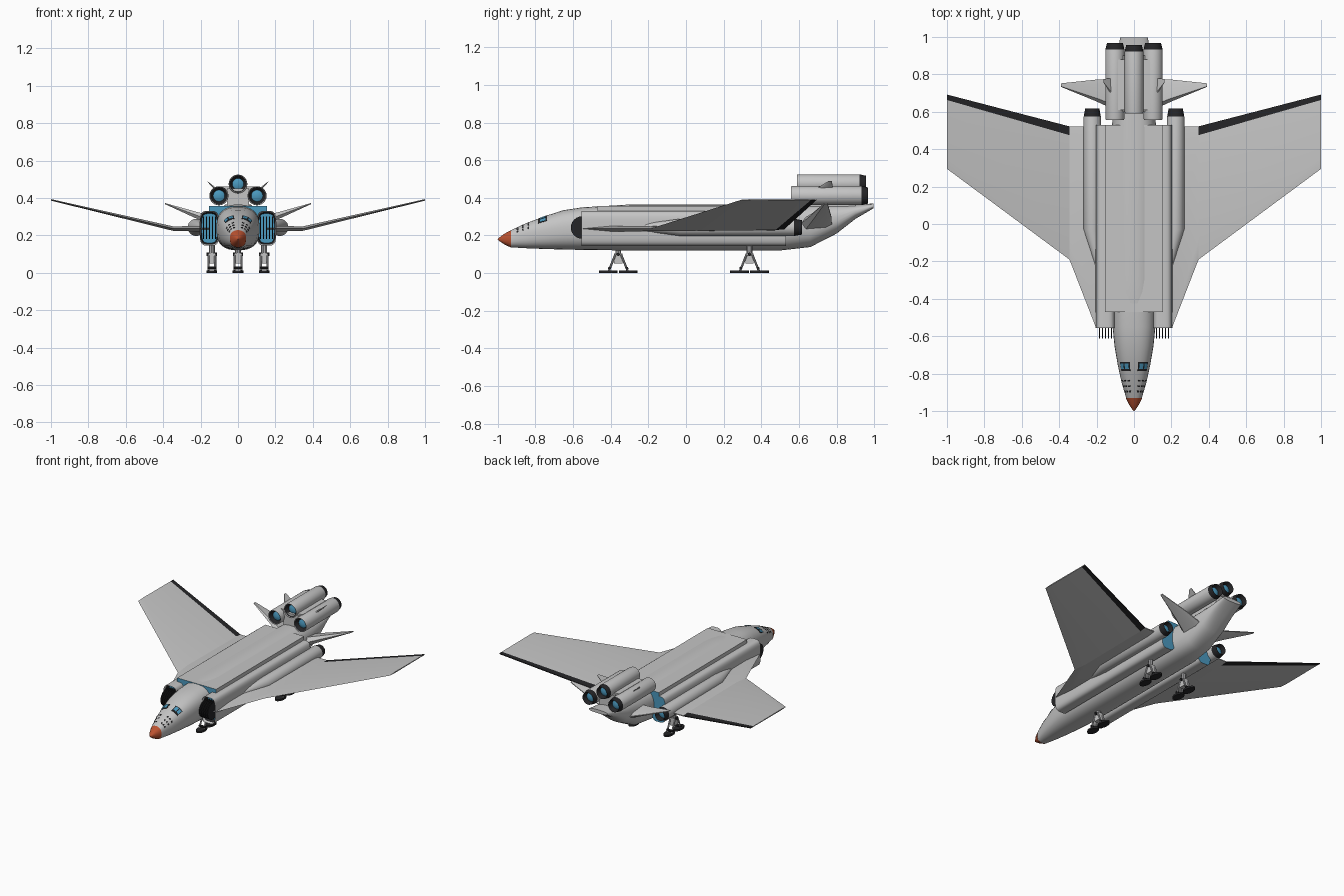
import bpy, bmesh, math
from mathutils import Vector

if "Cube" in bpy.data.objects:
    bpy.data.objects.remove(bpy.data.objects["Cube"])

def mat(name, c):
    m = bpy.data.materials.new(name)
    m.diffuse_color = (*c, 1)
    m.use_nodes = True
    m.node_tree.nodes["Principled BSDF"].inputs["Base Color"].default_value = m.diffuse_color
    return m

GREY, DARK, BLUE, RED, METAL = 0, 1, 2, 3, 4
MATS = [mat("hull_grey", (.56, .56, .56)), mat("black", (.018, .018, .02)),
        mat("glass_blue", (.07, .32, .52)), mat("nose_red", (.5, .085, .03)),
        mat("gear_metal", (.42, .42, .43))]

def loft(name, rings, rule=lambda i, j: GREY):
    """Skin closed rings; rule(ring, segment) picks the material, segment -1 is a cap."""
    bm = bmesh.new()
    vs = [[bm.verts.new(p) for p in r] for r in rings]
    n = len(rings[0])
    for i in range(len(rings) - 1):
        for j in range(n):
            k = (j + 1) % n
            bm.faces.new((vs[i][j], vs[i][k], vs[i+1][k], vs[i+1][j])).material_index = rule(i, j)
    for i, r in ((0, vs[0]), (len(rings) - 1, vs[-1])):
        bm.faces.new(r).material_index = rule(i, -1)
    bmesh.ops.remove_doubles(bm, verts=bm.verts[:], dist=1e-5)
    bmesh.ops.recalc_face_normals(bm, faces=bm.faces[:])
    me = bpy.data.meshes.new(name)
    bm.to_mesh(me)
    bm.free()
    for m in MATS:
        me.materials.append(m)
    ob = bpy.data.objects.new(name, me)
    bpy.context.collection.objects.link(ob)
    return ob

def oval(y, cx, cz, hw, hz, e=2.0, n=32):
    def p(a):
        c, s = math.cos(a), math.sin(a)
        return Vector((cx + hw * math.copysign(abs(c) ** (2/e), c), y,
                       cz + hz * math.copysign(abs(s) ** (2/e), s)))
    return [p(2 * math.pi * (k + .5) / n) for k in range(n)]

def box(name, x0, x1, y0, y1, z0, z1, rule=lambda i, j: GREY):
    return loft(name, [[(x0, y, z0), (x1, y, z0), (x1, y, z1), (x0, y, z1)] for y in (y0, y1)], rule)

def lathe(name, cx, cz, prof):
    """prof: (y, radius, material of the band that follows)"""
    return loft(name, [oval(y, cx, cz, r, r) for y, r, m in prof],
                lambda i, j: prof[i][2])

def rod(name, p, q, r, m=METAL):
    p, q = Vector(p), Vector(q)
    d = (q - p).normalized()
    u = d.orthogonal().normalized()
    v = d.cross(u)
    ring = lambda c: [c + r * (u * math.cos(a * math.pi / 5) + v * math.sin(a * math.pi / 5)) for a in range(10)]
    return loft(name, [ring(p), ring(q)], lambda i, j: m)

def blade(name, s, secs, rule=lambda i, j: GREY):
    """Wing from sections (x, leading y, flap y, trailing y, z, half thickness)"""
    rings = []
    for x, a, f, b, z, t in secs:
        c = a + .15 * (b - a)
        e = min(.003, t)
        rings.append([(s * x, y, z + h) for y, h in
                      ((a, 0), (c, t), (f, .6 * t), (b, e), (b, -e), (f, -.6 * t), (c, -t))])
    return loft(name, rings, rule)

# Fuselage: (y, half width, bottom, top)
ST = [(-.93, .042, .137, .228), (-.85, .066, .132, .265), (-.75, .088, .128, .303),
      (-.65, .105, .125, .335), (-.55, .115, .123, .35), (-.3, .12, .12, .365),
      (.5, .12, .12, .365), (.66, .108, .138, .365), (.8, .097, .21, .365),
      (.9, .086, .288, .364), (.997, .075, .345, .37)]
EXP = 2.5
loft("fuselage", [oval(y, 0, (a + b) / 2, w, (b - a) / 2, EXP) for y, w, a, b in ST])
loft("nose_cone", [oval(y, 0, z, r, r * 1.05, 2.3) for y, z, r in
                   ((-.93, .182, .044), (-.965, .181, .027), (-.993, .18, .008), (-1, .18, .002))],
     lambda i, j: RED)

def skin(y, deg, k):
    for s, t in zip(ST, ST[1:]):
        if s[0] <= y <= t[0]:
            f = (y - s[0]) / (t[0] - s[0])
            w, a, b = (s[i] + f * (t[i] - s[i]) for i in (1, 2, 3))
            c, n = math.cos(math.radians(deg)), math.sin(math.radians(deg))
            return Vector((math.copysign(abs(c) ** (2/EXP), c) * w * k, y,
                           (a + b) / 2 + (b - a) / 2 * k * abs(n) ** (2/EXP)))

def plate(name, y0, y1, a0, a1, k, m):
    loft(name, [[skin(y0, a, .98), skin(y0, a, k), skin(y1, a, k), skin(y1, a, .98)]
                for a in (a0 + (a1 - a0) * i / 4 for i in range(5))], lambda i, j: m)

# Cockpit windows and rows of small nose ports
for s in (0, 1):
    side = lambda a: 180 - a if s else a
    plate("window_frame", -.785, -.738, side(38), side(80), 1.02, DARK)
    for a in (41, 61):
        plate("window_glass", -.775, -.745, side(a), side(a + 15), 1.035, BLUE)
    for y in (-.9, -.872, -.843):
        for a in (25, 45, 65):
            plate("nose_port", y, y + .009, side(a), side(a + 11), 1.025, DARK)

# Raised upper deck with blue ends
box("upper_deck", -.155, .155, -.47, .53, .25, .357, lambda i, j: BLUE if j < 0 else GREY)

# Rear engine cluster
def engine(name, cx, cz, y0, y1, r):
    lathe(name, cx, cz, [(y0 + .015, 0, BLUE), (y0 + .03, r * .6, DARK), (y0 + .004, r * .9, GREY),
                         (y0, r * .96, GREY), (y0 + .01, r, GREY), (y1 - .035, r, DARK),
                         (y1, r * .84, DARK), (y1 - .03, r * .6, BLUE), (y1 - .015, 0, BLUE)])

engine("upper_engine", 0, .475, .59, .957, .05)
box("engine_pedestal", -.06, .06, .6, .9, .34, .45)

for s in (-1, 1):
    engine("side_engine", s * .102, .412, .557, .968, .051)
    box("engine_bridge", s * .04, s * .085, .61, .88, .42, .462)
    blade("engine_fin", s, [(.12, .69, .75, .78, .448, .008), (.163, .755, .77, .775, .488, .002)])

    # Intake duct, hollow front and blue ends
    duct = [(-.54, .93), (-.555, 1), (.53, 1)]
    rings = [oval(-.51, s * .153, .238, .041, .078, 4)] + \
            [oval(y, s * .153, .238, .052 * k, .093 * k, 4) for y, k in duct]
    loft("intake_duct", rings, lambda i, j: BLUE if j < 0 else DARK if i == 0 else GREY)

    # Curved intake bars
    for k in range(5):
        x = s * (.121 + .016 * k)
        arc = [(-.55 - .062 * math.sin(t * math.pi / 12), .242 - .06 * math.cos(t * math.pi / 12))
               for t in range(13)] + [(-.515, .302), (-.515, .182)]
        loft("intake_bar", [[(x + d, y, z) for y, z in arc] for d in (-.0025, .0025)], lambda i, j: DARK)

    # Wing pod engine
    pod = [(-.22, .188, .02, GREY), (-.03, .223, .046, GREY), (.575, .223, .046, DARK),
           (.617, .223, .038, DARK), (.585, .223, .028, BLUE), (.595, .223, 0, BLUE)]
    loft("wing_pod", [oval(y, s * x, .243, r, r) for y, x, r, m in pod], lambda i, j: pod[i][3])

    # Strake, wing with dark flap strip, tailplane
    blade("wing_strake", s, [(.15, -.55, .47, .522, .236, .016), (.205, -.55, .47, .522, .236, .015),
                             (.345, -.19, .475, .522, .236, .012)])
    blade("outer_wing", s, [(.345, -.19, .475, .522, .236, .012), (1, .295, .663, .692, .39, .004)],
          lambda i, j: DARK if j in (2, 3, 4) else GREY)
    blade("tailplane", s, [(.08, .6, .74, .775, .255, .035), (.2, .655, .75, .772, .3, .02),
                           (.39, .733, .745, .752, .37, .003)])

# Landing gear with ground pads
def gear(name, x, y, top):
    box(name + "_hub", x - .016, x + .016, y - .022, y + .022, .05, .105)
    rod(name + "_strut", (x, y, .09), (x, y, top), .016)
    rod(name + "_axle", (x - .028, y, .1), (x + .028, y, .1), .009, DARK)
    for d in (-1, 1):
        for e in (-1, 1):
            rod(name + "_leg", (x + e * .018, y + d * .015, .1), (x + e * .018, y + d * .05, .012), .006)
        rod(name + "_ankle", (x - .024, y + d * .046, .026), (x + .024, y + d * .046, .026), .008, DARK)
        pad = [[(x + .029 * math.cos(a * math.pi / 10), y + d * .053 + .05 * math.sin(a * math.pi / 10), z)
                for a in range(20)] for z in (0, .013)]
        loft(name + "_pad", pad, lambda i, j: DARK)

gear("front_gear", 0, -.36, .14)
gear("left_gear", -.14, .337, .17)
gear("right_gear", .14, .337, .17)

# Smooth shading with sharp edges kept
for o in bpy.data.objects:
    o.select_set(True)
    bpy.context.view_layer.objects.active = o
bpy.ops.object.shade_smooth_by_angle(angle=math.radians(32))
